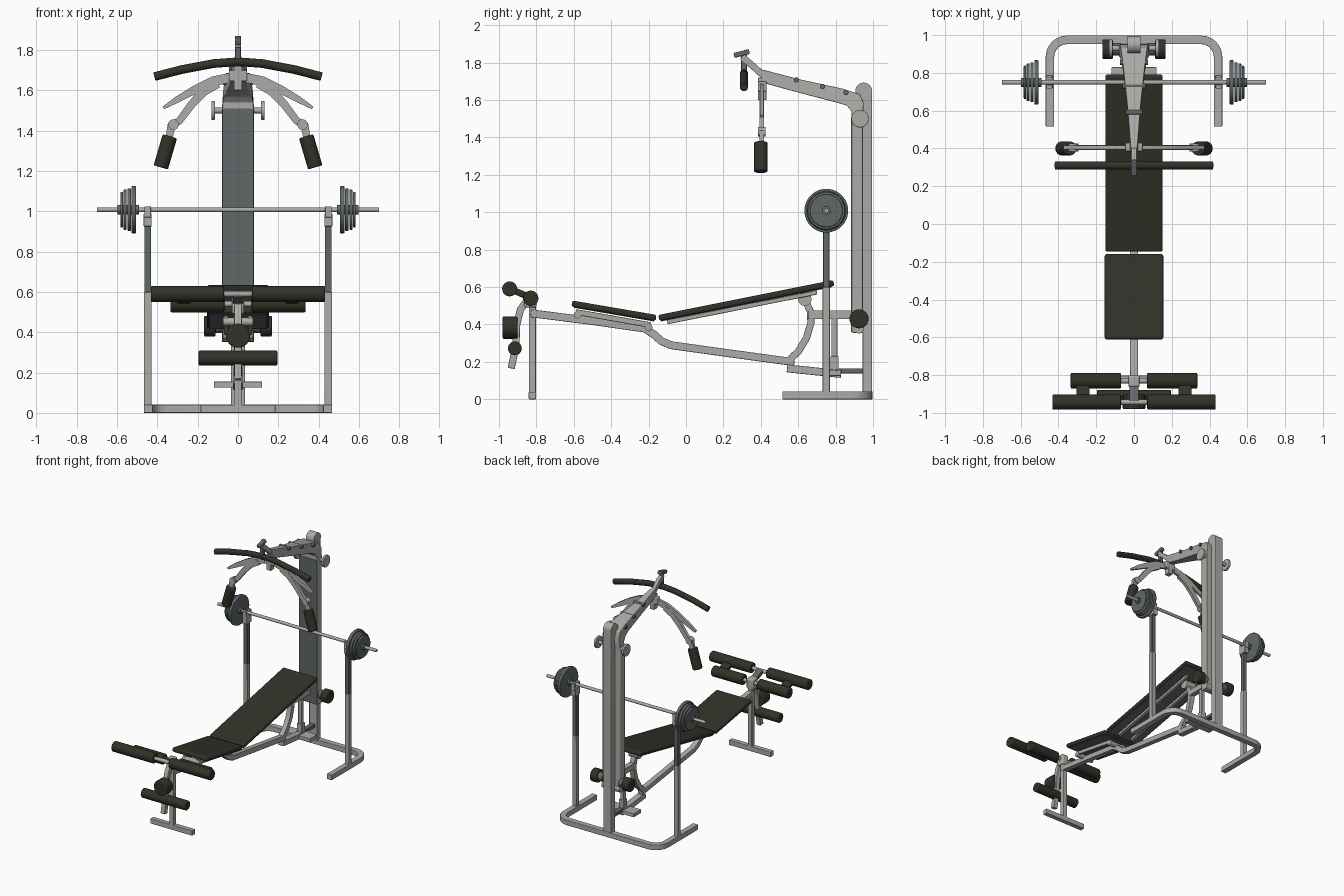
import bpy, bmesh, math
from mathutils import Vector, Matrix

if "Cube" in bpy.data.objects:
    bpy.data.objects.remove(bpy.data.objects["Cube"])


def mat(name, r, g, b):
    m = bpy.data.materials.new(name)
    m.diffuse_color = (r, g, b, 1)
    m.use_nodes = True
    m.node_tree.nodes["Principled BSDF"].inputs["Base Color"].default_value = m.diffuse_color
    return m


STEEL = mat("light grey steel", 0.41, 0.41, 0.39)
SLATE = mat("slate grey", 0.12, 0.135, 0.14)
BLACK = mat("warm black padding", 0.032, 0.031, 0.022)


def finish(name, bm, material, bevel=0):
    bmesh.ops.recalc_face_normals(bm, faces=bm.faces)
    me = bpy.data.meshes.new(name)
    bm.to_mesh(me)
    bm.free()
    ob = bpy.data.objects.new(name, me)
    bpy.context.collection.objects.link(ob)
    me.materials.append(material)
    if bevel:
        m = ob.modifiers.new("bevel", 'BEVEL')
        m.width, m.segments = bevel, 3
    return ob


def box(name, x, y, z, material, bevel=0.004, rot=0):
    """Box from (min, max) ranges, optionally tilted about its own x axis."""
    bm = bmesh.new()
    bmesh.ops.create_cube(bm, size=1)
    size = [r[1] - r[0] for r in (x, y, z)]
    mid = Vector([(r[0] + r[1]) / 2 for r in (x, y, z)])
    bm.transform(Matrix.Translation(mid) @ Matrix.Rotation(rot, 4, 'X') @ Matrix.Diagonal((*size, 1)))
    return finish(name, bm, material, bevel)


def rod(name, a, b, r, material, bevel=0, seg=24, r2=None):
    """Cylinder from point a to point b."""
    a, b = Vector(a), Vector(b)
    bm = bmesh.new()
    bmesh.ops.create_cone(bm, cap_ends=True, segments=seg, radius1=r,
                          radius2=r if r2 is None else r2, depth=(b - a).length)
    q = (b - a).to_track_quat('Z', 'Y').to_matrix().to_4x4()
    bm.transform(Matrix.Translation((a + b) / 2) @ q)
    return finish(name, bm, material, bevel)


def loft(name, sections, material, bevel=0):
    """Skin a list of four-point sections."""
    bm = bmesh.new()
    rings = [[bm.verts.new(p) for p in s] for s in sections]
    for r, s in zip(rings, rings[1:]):
        for i in range(4):
            bm.faces.new((r[i], r[(i + 1) % 4], s[(i + 1) % 4], s[i]))
    bm.faces.new(rings[0])
    bm.faces.new(rings[-1])
    return finish(name, bm, material, bevel)


def ribbon(name, plane, offset, pts, widths, thick, material, bevel=0.004):
    """Rectangular tube along a 2D path in a plane, with a width for each point."""
    put = {'yz': lambda a, b, c: (c, a, b), 'xz': lambda a, b, c: (a, c, b),
           'xy': lambda a, b, c: (a, b, c)}[plane]
    pts = [Vector(p) for p in pts]
    if not isinstance(widths, (list, tuple)):
        widths = [widths] * len(pts)
    secs = []
    for i, p in enumerate(pts):
        d1 = (p - pts[max(i - 1, 0)]).normalized()
        d2 = (pts[min(i + 1, len(pts) - 1)] - p).normalized()
        t = (d1 + d2).normalized()
        n = Vector((-t.y, t.x)) * widths[i] / 2 / max(0.6, t.dot(d1 if i else d2))
        lo, hi = offset - thick / 2, offset + thick / 2
        secs.append([put(*(p + n), lo), put(*(p + n), hi), put(*(p - n), hi), put(*(p - n), lo)])
    return loft(name, secs, material, bevel)


# rounded U-shaped floor frame
corner = [(0.355 + 0.09 * math.sin(a), 0.885 + 0.09 * math.cos(a))
          for a in [math.radians(d) for d in range(0, 91, 15)]]
half = corner + [(0.445, 0.515)]
ribbon("base_frame", 'xy', 0.021, [(-x, y) for x, y in reversed(half)] + half, 0.045, 0.042, STEEL)

# rear post, wide channel and dark front panel
box("rear_post", (-0.035, 0.035), (0.945, 0.995), (0.03, 1.65), STEEL)
rod("rear_post_cap", (-0.035, 0.95, 1.648), (0.035, 0.95, 1.648), 0.045, STEEL)
box("column_channel", (-0.08, 0.08), (0.888, 0.945), (0.355, 1.52), STEEL, 0.006)
box("column_panel", (-0.078, 0.078), (0.882, 0.889), (0.36, 1.51), SLATE, 0)
rod("channel_lower_end", (-0.08, 0.925, 0.38), (0.08, 0.925, 0.38), 0.028, STEEL)

# tapered overhead arm
arm = [(0.885, 1.50, 0.945, 1.50, 0.08), (0.885, 1.54, 0.95, 1.58, 0.075),
       (0.86, 1.57, 0.93, 1.63, 0.07), (0.81, 1.585, 0.84, 1.66, 0.058),
       (0.60, 1.64, 0.61, 1.71, 0.034), (0.40, 1.695, 0.40, 1.765, 0.018)]
loft("overhead_arm", [[(-w, a, b), (w, a, b), (w, c, d), (-w, c, d)] for a, b, c, d, w in arm], STEEL, 0.004)
for y, z, w in ((0.59, 1.708, 0.045), (0.73, 1.672, 0.06), (0.855, 1.64, 0.075)):
    rod("arm_bolt", (-w, y, z), (w, y, z), 0.014, SLATE, 0, 12)
ribbon("arm_tip", 'yz', 0, [(0.42, 1.725), (0.36, 1.78), (0.30, 1.83)], 0.035, 0.03, STEEL)
box("tip_plate", (-0.016, 0.016), (0.255, 0.34), (1.835, 1.862), SLATE, 0.006, 0.25)
box("bar_hanger", (-0.014, 0.014), (0.295, 0.325), (1.72, 1.84), SLATE)

# bent pull-down bar
lat = [(-0.415, 1.668), (-0.28, 1.703), (-0.12, 1.733), (0, 1.742), (0.12, 1.733), (0.28, 1.703), (0.415, 1.668)]
cu = bpy.data.curves.new("pulldown_bar", 'CURVE')
cu.dimensions, cu.bevel_depth, cu.bevel_resolution, cu.use_fill_caps = '3D', 0.022, 5, True
sp = cu.splines.new('POLY')
sp.points.add(len(lat) - 1)
for p, (x, z) in zip(sp.points, lat):
    p.co = (x, 0.31, z, 1)
    p.co.z = z
bar = bpy.data.objects.new("pulldown_bar", cu)
bpy.context.collection.objects.link(bar)
cu.materials.append(BLACK)

# butterfly arm centre bracket
box("butterfly_bracket", (-0.045, 0.045), (0.385, 0.43), (1.645, 1.70), STEEL, 0.006)
box("butterfly_bracket_lug", (-0.02, 0.02), (0.385, 0.43), (1.60, 1.72), STEEL)

for s in (-1, 1):
    # butterfly arms and grips
    ribbon("butterfly_upper_finger", 'xz', 0.405,
           [(s * x, z) for x, z in ((0.03, 1.665), (0.12, 1.645), (0.21, 1.605), (0.30, 1.555), (0.37, 1.513))],
           [0.045, 0.05, 0.042, 0.032, 0.015], 0.02, STEEL, 0)
    ribbon("butterfly_lower_arm", 'xz', 0.405,
           [(s * x, z) for x, z in ((0.10, 1.635), (0.17, 1.595), (0.23, 1.53), (0.29, 1.45), (0.33, 1.425), (0.345, 1.35))],
           [0.045, 0.045, 0.04, 0.036, 0.04, 0.034], 0.024, STEEL, 0)
    rod("butterfly_joint", (s * 0.32, 0.385, 1.43), (s * 0.32, 0.425, 1.43), 0.026, STEEL)
    rod("butterfly_grip", (s * 0.338, 0.4, 1.372), (s * 0.383, 0.4, 1.218), 0.037, BLACK, 0.006)

    # column knobs
    rod("upper_knob_stem", (s * 0.07, 0.93, 1.5), (s * 0.12, 0.93, 1.5), 0.014, STEEL)
    rod("upper_knob", (s * 0.114, 0.93, 1.5), (s * 0.132, 0.93, 1.5), 0.047, STEEL, 0.004)
    rod("lower_knob_stem", (s * 0.07, 0.925, 0.43), (s * 0.12, 0.925, 0.43), 0.033, SLATE)
    rod("lower_knob", (s * 0.112, 0.925, 0.43), (s * 0.168, 0.925, 0.43), 0.051, BLACK, 0.006)

    # barbell uprights and cradles
    x = s * 0.448
    box("upright_sleeve", (x - 0.019, x + 0.019), (0.731, 0.769), (0.03, 0.60), STEEL)
    box("upright_inner_tube", (x - 0.017, x + 0.017), (0.733, 0.767), (0.58, 0.94), SLATE)
    box("cradle_block", (x - 0.02, x + 0.02), (0.72, 0.785), (0.925, 0.99), STEEL)
    for y in (0.725, 0.78):
        box("cradle_prong", (x - 0.016, x + 0.016), (y - 0.008, y + 0.008), (0.97, 1.025), STEEL, 0.002)

    # weight plates and collars
    for a, b, r in ((0.505, 0.528, 0.117), (0.531, 0.549, 0.105), (0.552, 0.568, 0.1), (0.571, 0.584, 0.088)):
        rod("weight_plate", (s * a, 0.75, 1.008), (s * b, 0.75, 1.008), r, SLATE, 0.005, 40)
    rod("plate_collar", (s * 0.49, 0.75, 1.008), (s * 0.598, 0.75, 1.008), 0.024, SLATE)

    # leg rollers and their link brackets
    rod("top_roller", (s * 0.07, -0.943, 0.59), (s * 0.432, -0.943, 0.59), 0.04, BLACK, 0.006)
    rod("rear_roller", (s * 0.068, -0.83, 0.54), (s * 0.335, -0.83, 0.54), 0.041, BLACK, 0.006)
    box("roller_link", (s * 0.27 - 0.034, s * 0.27 + 0.034), (-0.975, -0.80), (0.55, 0.585), BLACK, 0.008, -0.4)

    # backrest side rails and seat side rails seen from below
    ribbon("backrest_rail", 'yz', s * 0.06, [(-0.1, 0.412), (0.70, 0.571)], 0.022, 0.025, STEEL)
    ribbon("seat_rail", 'yz', s * 0.06, [(-0.59, 0.467), (-0.19, 0.397)], 0.03, 0.02, STEEL)

rod("barbell", (-0.7, 0.75, 1.008), (0.7, 0.75, 1.008), 0.012, STEEL)


# bench pads with slate undersides
def pad(name, y0, z0, y1, z1, hw):
    ang, length = math.atan2(z1 - z0, y1 - y0), math.hypot(y1 - y0, z1 - z0)
    ym, zm = (y0 + y1) / 2, (z0 + z1) / 2
    box(name, (-hw, hw), (ym - length / 2, ym + length / 2), (zm - 0.015, zm + 0.018), BLACK, 0.011, ang)
    box(name + "_underside", (-hw + 0.012, hw - 0.012), (ym - length / 2 + 0.012, ym + length / 2 - 0.012),
        (zm - 0.019, zm - 0.012), SLATE, 0, ang)


pad("backrest", -0.145, 0.433, 0.79, 0.62, 0.152)
pad("seat", -0.61, 0.51, -0.16, 0.433, 0.155)
for y, z in ((-0.58, 0.452), (-0.2, 0.385)):
    rod("seat_bolt", (-0.075, y, z), (0.075, y, z), 0.02, STEEL)

# main bench beam and curved backrest support
ribbon("main_beam", 'yz', 0, [(-0.83, 0.46), (-0.5, 0.418), (-0.22, 0.378), (-0.17, 0.345), (-0.13, 0.31),
       (-0.08, 0.289), (0.2, 0.25), (0.53, 0.205), (0.58, 0.20)], 0.042, 0.042, STEEL)
ribbon("curved_support", 'yz', 0, [(0.54, 0.2), (0.60, 0.255), (0.645, 0.33), (0.668, 0.41), (0.665, 0.47),
       (0.637, 0.53)], 0.038, 0.04, STEEL)
rod("backrest_pivot", (-0.04, 0.635, 0.535), (0.04, 0.635, 0.535), 0.036, STEEL)
box("support_link", (-0.022, 0.022), (0.655, 0.89), (0.428, 0.475), STEEL)

# rear bench foot assembly
ribbon("rear_beam", 'yz', 0, [(0.54, 0.165), (0.83, 0.135)], 0.042, 0.05, STEEL)
box("rear_cross_plate", (-0.12, 0.12), (0.735, 0.83), (0.125, 0.155), STEEL)
box("rear_link", (-0.02, 0.02), (0.81, 0.95), (0.138, 0.165), SLATE)
box("rear_strut", (-0.015, 0.015), (0.778, 0.81), (0.15, 0.44), STEEL)
box("rear_strut_sleeve", (-0.022, 0.022), (0.772, 0.816), (0.15, 0.23), STEEL)

# front leg
box("front_leg", (-0.018, 0.018), (-0.84, -0.803), (0.03, 0.53), STEEL)
box("front_foot", (-0.185, 0.185), (-0.841, -0.802), (0, 0.04), STEEL)
box("leg_head", (-0.03, 0.03), (-0.865, -0.80), (0.49, 0.575), STEEL, 0.012)

# swinging leg lever, axles, front peg and lower roller
ribbon("leg_lever", 'yz', 0, [(-0.845, 0.535), (-0.885, 0.48), (-0.905, 0.40), (-0.91, 0.28), (-0.935, 0.165)],
       0.038, 0.036, STEEL)
rod("top_axle", (-0.36, -0.943, 0.59), (0.36, -0.943, 0.59), 0.014, STEEL)
rod("rear_axle", (-0.3, -0.83, 0.54), (0.3, -0.83, 0.54), 0.014, STEEL)
ribbon("roller_arm", 'yz', 0, [(-0.943, 0.59), (-0.83, 0.545)], 0.03, 0.05, SLATE)
rod("front_disc", (0, -0.98, 0.383), (0, -0.90, 0.383), 0.06, BLACK, 0.007)
rod("lower_roller", (-0.195, -0.915, 0.272), (0.195, -0.915, 0.272), 0.037, BLACK, 0.006)

# smooth round parts, keep hard edges
bpy.ops.object.select_all(action='DESELECT')
for ob in bpy.context.scene.objects:
    if ob.type == 'MESH':
        ob.select_set(True)
        bpy.context.view_layer.objects.active = ob
bpy.ops.object.shade_smooth_by_angle(angle=math.radians(35))
